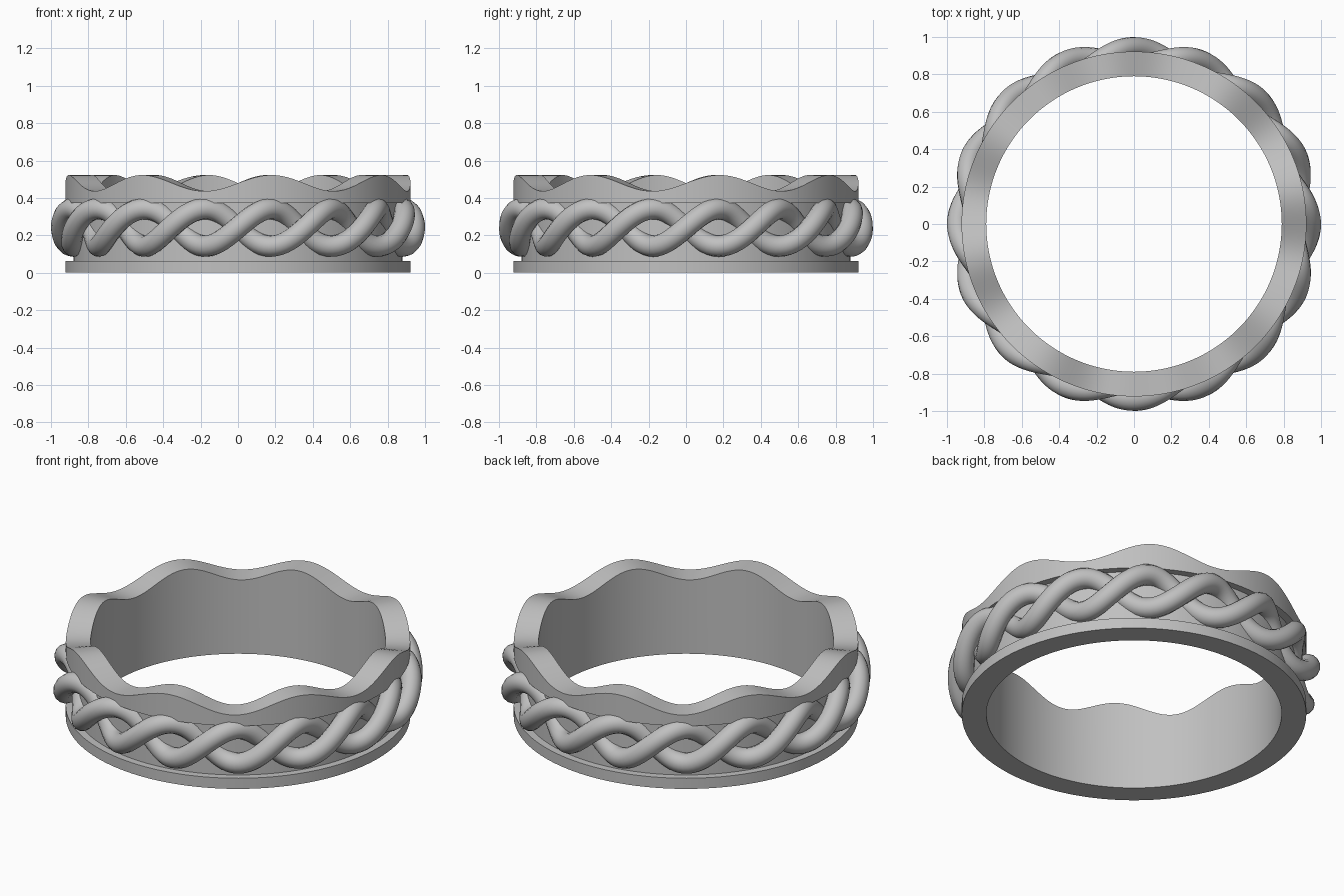
import bpy, bmesh
from math import sin, cos, tau, radians

cube = bpy.data.objects.get("Cube")
if cube:
    bpy.data.objects.remove(cube, do_unlink=True)

WAVES = 8            # wave crests and rope twists around the ring
SEGMENTS = 256

metal = bpy.data.materials.new("grey metal")
metal.use_nodes = True
GREY = (0.53, 0.53, 0.53, 1)
metal.diffuse_color = GREY
metal.node_tree.nodes["Principled BSDF"].inputs["Base Color"].default_value = GREY


def finish(obj, angle):
    bpy.ops.object.select_all(action="DESELECT")
    obj.select_set(True)
    bpy.context.view_layer.objects.active = obj
    if obj.type == "CURVE":
        bpy.ops.object.convert(target="MESH")
        obj = bpy.context.object
    bpy.ops.object.shade_smooth_by_angle(angle=radians(angle))


# Band: revolved section with base lip, recessed channel and wavy top rim
def make_band():
    inner, wall, outer = 0.79, 0.88, 0.922
    lip, flange = 0.063, 0.372
    bm = bmesh.new()
    rings = []
    for i in range(SEGMENTS):
        a = tau * i / SEGMENTS
        crest = 0.479 + 0.043 * sin(WAVES * a)
        section = [(inner, 0), (outer, 0), (outer, lip), (wall, lip),
                   (wall, flange), (outer, flange), (outer, crest), (inner, crest)]
        rings.append([bm.verts.new((r * cos(a), r * sin(a), z)) for r, z in section])
    for i, ring in enumerate(rings):
        after = rings[(i + 1) % SEGMENTS]
        for j in range(len(ring)):
            k = (j + 1) % len(ring)
            bm.faces.new((ring[j], after[j], after[k], ring[k]))
    bmesh.ops.recalc_face_normals(bm, faces=bm.faces)
    mesh = bpy.data.meshes.new("band")
    bm.to_mesh(mesh)
    bm.free()
    mesh.materials.append(metal)
    band = bpy.data.objects.new("band", mesh)
    bpy.context.collection.objects.link(band)
    finish(band, 35)


# Rope strand: tube spiralling around the channel; side flips its phase
def make_strand(name, side):
    curve = bpy.data.curves.new(name, "CURVE")
    curve.dimensions = "3D"
    curve.bevel_depth = 0.057
    curve.bevel_resolution = 5
    path = curve.splines.new("POLY")
    path.points.add(SEGMENTS - 1)
    path.use_cyclic_u = True
    for i, point in enumerate(path.points):
        a = tau * i / SEGMENTS
        r = 0.896 + side * 0.047 * cos(WAVES * a)
        z = 0.242 + side * 0.1 * sin(WAVES * a)
        point.co = (r * cos(a), r * sin(a), z, 1)
    curve.materials.append(metal)
    strand = bpy.data.objects.new(name, curve)
    bpy.context.collection.objects.link(strand)
    finish(strand, 60)


make_band()
make_strand("rope_strand_a", 1)
make_strand("rope_strand_b", -1)
